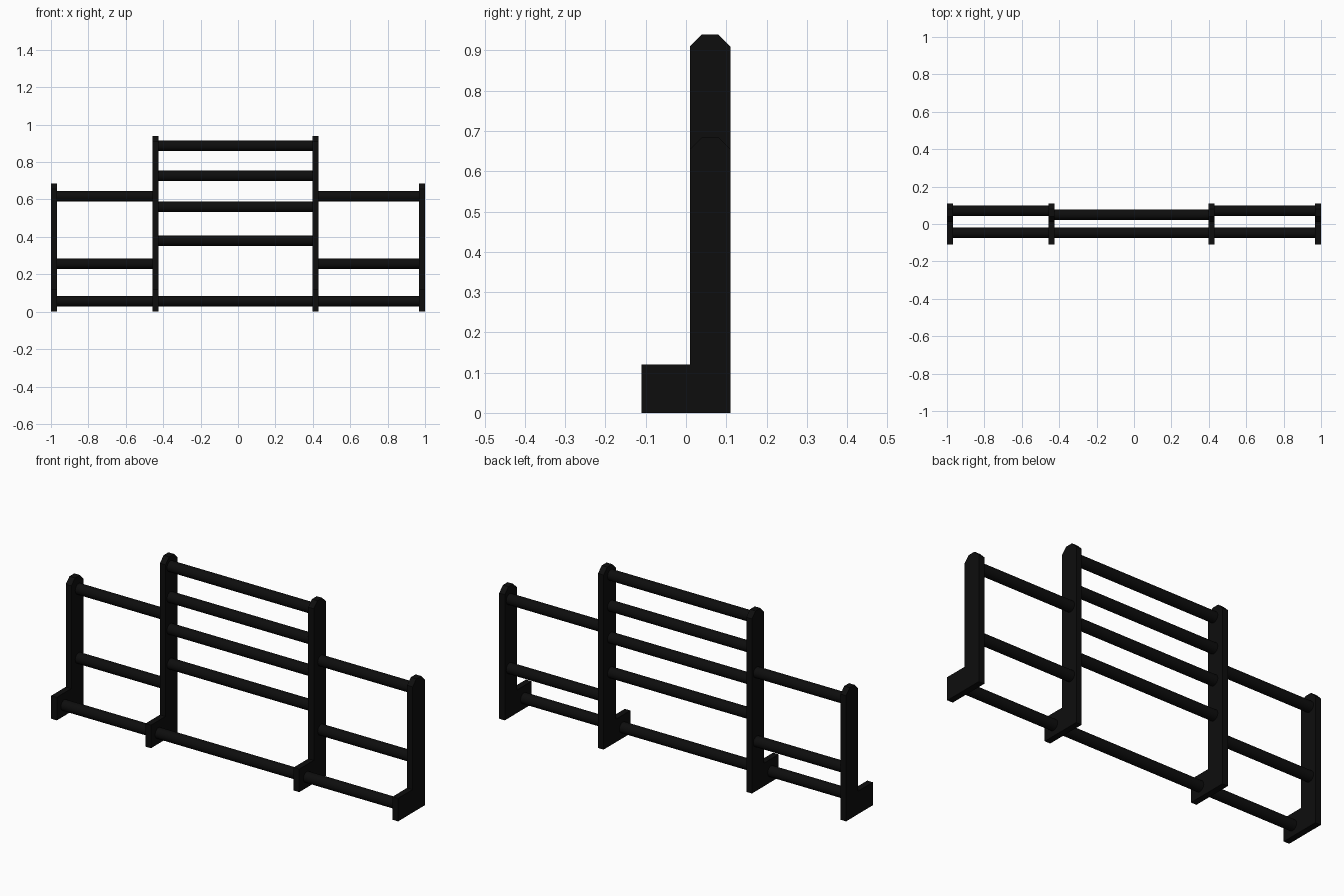
import bpy
import bmesh
from math import radians
from mathutils import Matrix

cube = bpy.data.objects.get("Cube")
if cube:
    bpy.data.objects.remove(cube, do_unlink=True)

black = bpy.data.materials.new("matte black")
black.use_nodes = True
color = (0.004, 0.004, 0.004, 1)
black.diffuse_color = color
black.node_tree.nodes["Principled BSDF"].inputs["Base Color"].default_value = color

THICK = 0.032
RADIUS = 0.028


def add_object(name, bm):
    bmesh.ops.recalc_face_normals(bm, faces=bm.faces)
    mesh = bpy.data.meshes.new(name)
    bm.to_mesh(mesh)
    bm.free()
    mesh.materials.append(black)
    obj = bpy.data.objects.new(name, mesh)
    bpy.context.collection.objects.link(obj)
    return obj


def post(name, x, height):
    """Upright with clipped top corners and a foot reaching forward."""
    front, back, foot, clip = 0.01, 0.11, -0.11, 0.03
    profile = [(foot, 0), (back, 0), (back, height - clip), (back - clip, height),
               (front + clip, height), (front, height - clip), (front, 0.12), (foot, 0.12)]
    bm = bmesh.new()
    face = bm.faces.new([bm.verts.new((x, y, z)) for y, z in profile])
    swept = bmesh.ops.extrude_face_region(bm, geom=[face])["geom"]
    verts = [v for v in swept if isinstance(v, bmesh.types.BMVert)]
    bmesh.ops.translate(bm, verts=verts, vec=(THICK, 0, 0))
    add_object(name, bm)


def rail(name, x0, x1, y, z):
    """Round bar running along x."""
    bm = bmesh.new()
    place = Matrix.Translation(((x0 + x1) / 2, y, z)) @ Matrix.Rotation(radians(90), 4, "Y")
    bmesh.ops.create_cone(bm, cap_ends=True, segments=16, radius1=RADIUS,
                          radius2=RADIUS, depth=x1 - x0, matrix=place)
    obj = add_object(name, bm)
    bpy.ops.object.select_all(action="DESELECT")
    obj.select_set(True)
    bpy.context.view_layer.objects.active = obj
    bpy.ops.object.shade_smooth_by_angle(angle=radians(40))


# Posts, placed by the x of their right-hand face
outer_r, inner_r, inner_l, outer_l = -1, -0.457, 0.398, 1 - THICK
post("right_outer_post", outer_r, 0.685)
post("right_inner_post", inner_r, 0.94)
post("left_inner_post", inner_l, 0.94)
post("left_outer_post", outer_l, 0.685)

# Long rail through the feet
rail("bottom_rail", outer_r, outer_l + THICK, -0.048, 0.056)

# Tall centre section
for i, z in enumerate((0.38, 0.561, 0.727, 0.888)):
    rail(f"centre_rail_{i + 1}", inner_r, inner_l + THICK, 0.05, z)

# Lower side sections
for side, x0, x1 in (("right", outer_r, inner_r), ("left", inner_l, outer_l)):
    for level, z in (("lower", 0.257), ("upper", 0.617)):
        rail(f"{side}_{level}_rail", x0, x1 + THICK, 0.07, z)
